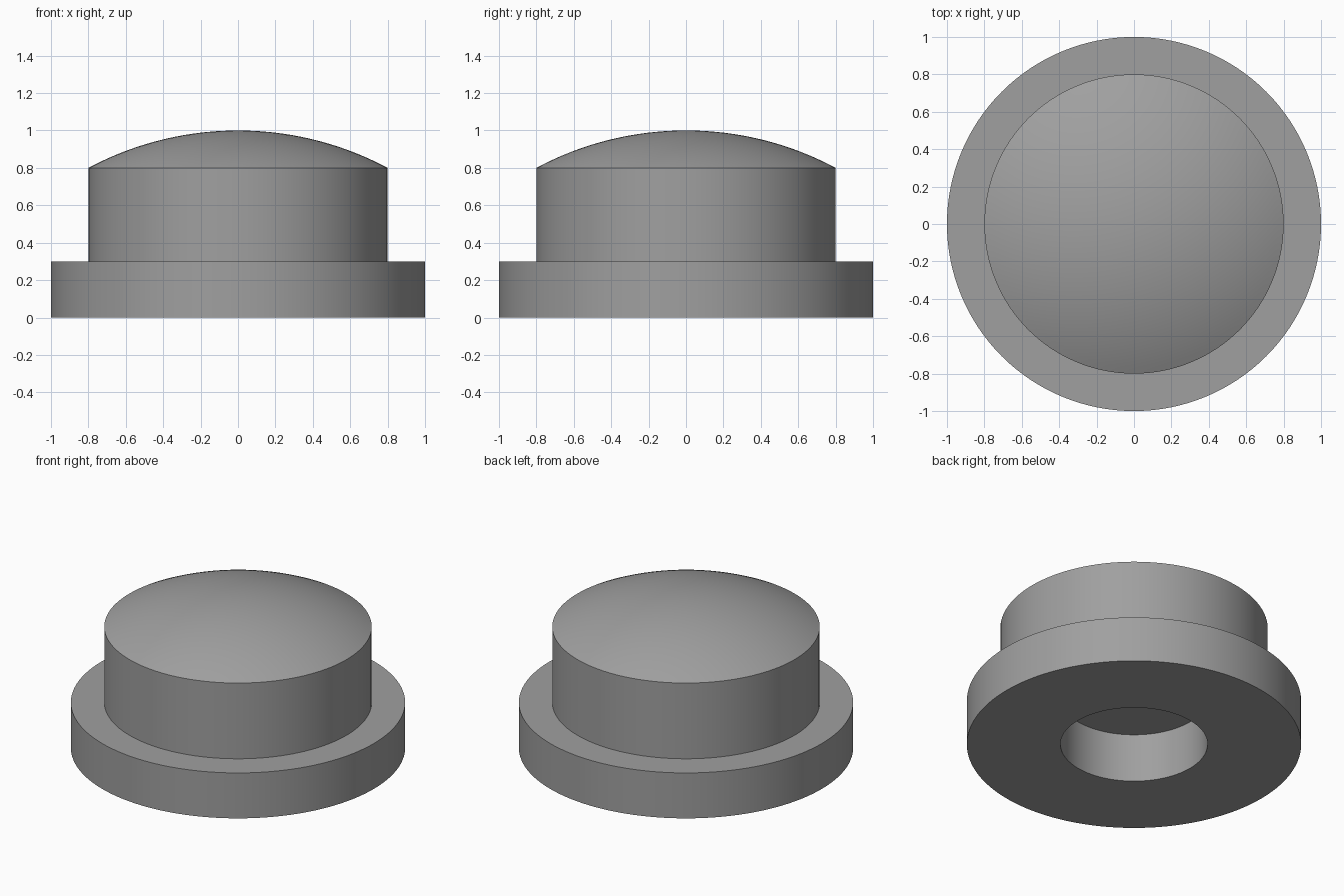
import bpy, bmesh, math

if "Cube" in bpy.data.objects:
    bpy.data.objects.remove(bpy.data.objects["Cube"])

SEGMENTS = 128

grey = bpy.data.materials.new("plain grey")
grey.diffuse_color = (0.35, 0.35, 0.35, 1)
grey.use_nodes = True
grey.node_tree.nodes["Principled BSDF"].inputs["Base Color"].default_value = grey.diffuse_color


def lathe(name, profile):
    """Spin an (r, z) profile around the z axis into a smooth solid."""
    bm = bmesh.new()
    verts = [bm.verts.new((r, 0, z)) for r, z in profile]
    edges = [bm.edges.new(pair) for pair in zip(verts, verts[1:])]
    bmesh.ops.spin(bm, geom=verts + edges, cent=(0, 0, 0), axis=(0, 0, 1),
                   angle=2 * math.pi, steps=SEGMENTS, use_duplicate=False)
    bmesh.ops.remove_doubles(bm, verts=bm.verts, dist=1e-5)
    bmesh.ops.recalc_face_normals(bm, faces=bm.faces)
    mesh = bpy.data.meshes.new(name)
    bm.to_mesh(mesh)
    bm.free()
    obj = bpy.data.objects.new(name, mesh)
    bpy.context.collection.objects.link(obj)
    mesh.materials.append(grey)
    bpy.ops.object.select_all(action='DESELECT')
    obj.select_set(True)
    bpy.context.view_layer.objects.active = obj
    bpy.ops.object.shade_smooth_by_angle(angle=math.radians(20))
    return obj


# Blind hole in the underside, then flange and body walls
profile = [(0, 0.32), (0.44, 0.32), (0.44, 0), (1, 0), (1, 0.3), (0.8, 0.3)]

# Shallow spherical dome from the body rim up to the crown
dome_radius = 1.7
rim_angle = math.asin(0.8 / dome_radius)
rings = 20
for i in range(rings + 1):
    a = rim_angle * (1 - i / rings)
    profile.append((dome_radius * math.sin(a),
                    1 - dome_radius + dome_radius * math.cos(a)))

lathe("domed_button", profile)
